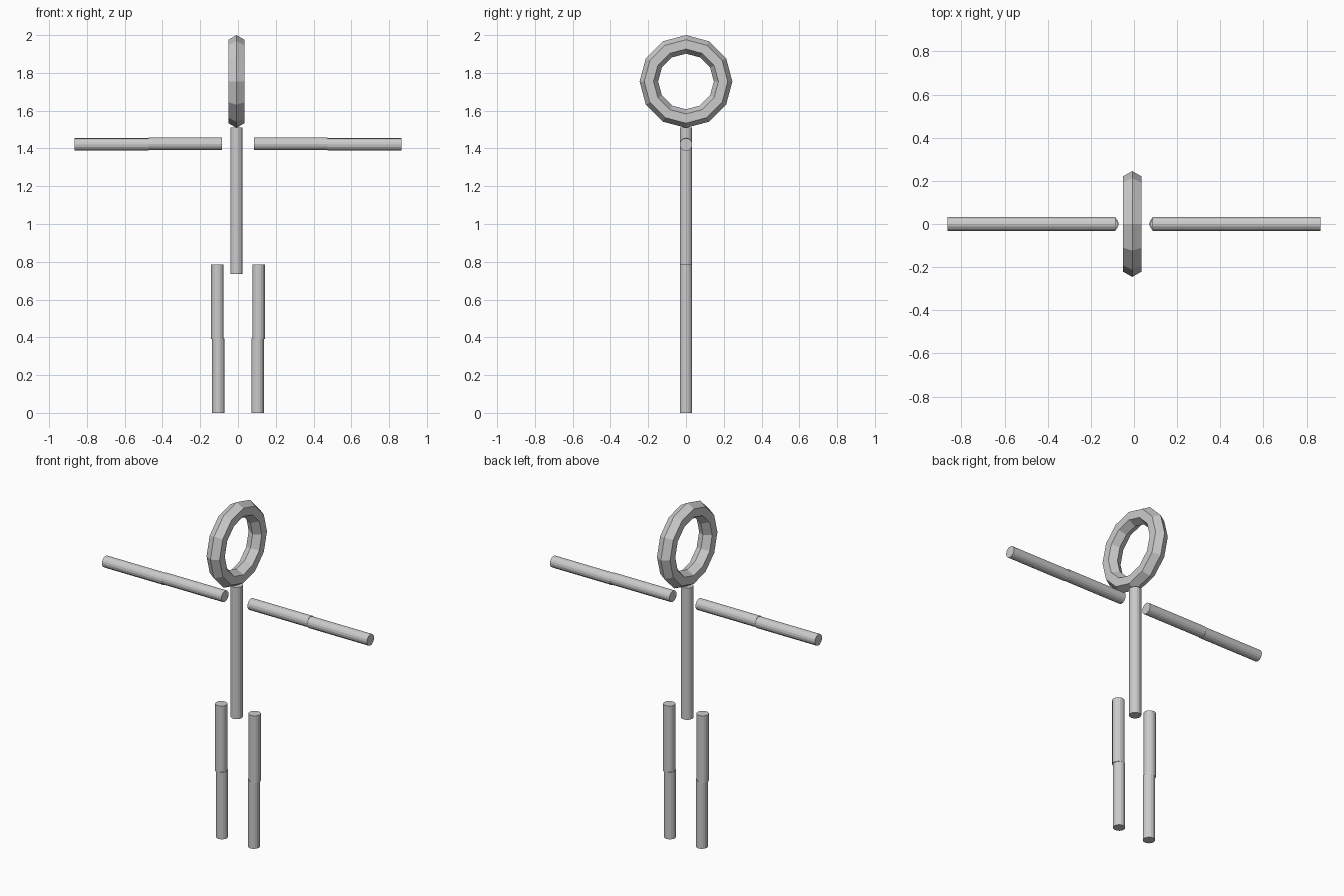
import bpy, bmesh, math
from mathutils import Matrix, Vector

if "Cube" in bpy.data.objects:
    bpy.data.objects.remove(bpy.data.objects["Cube"])

grey = bpy.data.materials.new("plain_grey")
grey.diffuse_color = (0.6, 0.6, 0.6, 1)
grey.use_nodes = True
grey.node_tree.nodes["Principled BSDF"].inputs["Base Color"].default_value = grey.diffuse_color
R = 0.033          # rod radius
HALF = 0.39        # length of one limb segment


def finish(name, bm):
    bmesh.ops.recalc_face_normals(bm, faces=bm.faces)
    mesh = bpy.data.meshes.new(name)
    bm.to_mesh(mesh)
    bm.free()
    mesh.materials.append(grey)
    obj = bpy.data.objects.new(name, mesh)
    bpy.context.collection.objects.link(obj)


def rod(name, a, b):
    """Capped cylinder running from point a to point b."""
    a, b = Vector(a), Vector(b)
    turn = (b - a).to_track_quat('Z', 'Y').to_matrix().to_4x4()
    bm = bmesh.new()
    bmesh.ops.create_cone(bm, cap_ends=True, segments=16, radius1=R, radius2=R,
                          depth=(b - a).length,
                          matrix=Matrix.Translation((a + b) / 2) @ turn)
    finish(name, bm)


def ring(name, centre, major, minor, steps=12, sides=6):
    """Faceted ring standing upright, with its axis along x."""
    bm = bmesh.new()
    loops = []
    for i in range(steps):
        t = math.tau * i / steps
        loop = []
        for j in range(sides):
            p = math.tau * j / sides
            d = major + minor * math.cos(p)
            loop.append(bm.verts.new(Vector(centre) + Vector(
                (minor * math.sin(p), d * math.cos(t), d * math.sin(t)))))
        loops.append(loop)
    for i in range(steps):
        a, b = loops[i], loops[(i + 1) % steps]
        for j in range(sides):
            k = (j + 1) % sides
            bm.faces.new((a[j], a[k], b[k], b[j]))
    finish(name, bm)


# Head and torso sit slightly off the middle
ring("head_ring", (-0.008, 0, 1.7545), 0.1964, 0.0491)
rod("torso", (-0.008, 0, 0.735), (-0.008, 0, 1.512))

# Arms and legs, each in two segments
for side, s in (("left", -1), ("right", 1)):
    rod(side + "_upper_arm", (s * 0.085, 0, 1.424), (s * 0.475, 0, 1.424))
    rod(side + "_forearm", (s * 0.475, 0, 1.421), (s * 0.865, 0, 1.421))
    rod(side + "_thigh", (s * 0.109, 0, HALF), (s * 0.109, 0, 0.785))
    rod(side + "_shin", (s * 0.104, 0, 0), (s * 0.104, 0, HALF + 0.005))
